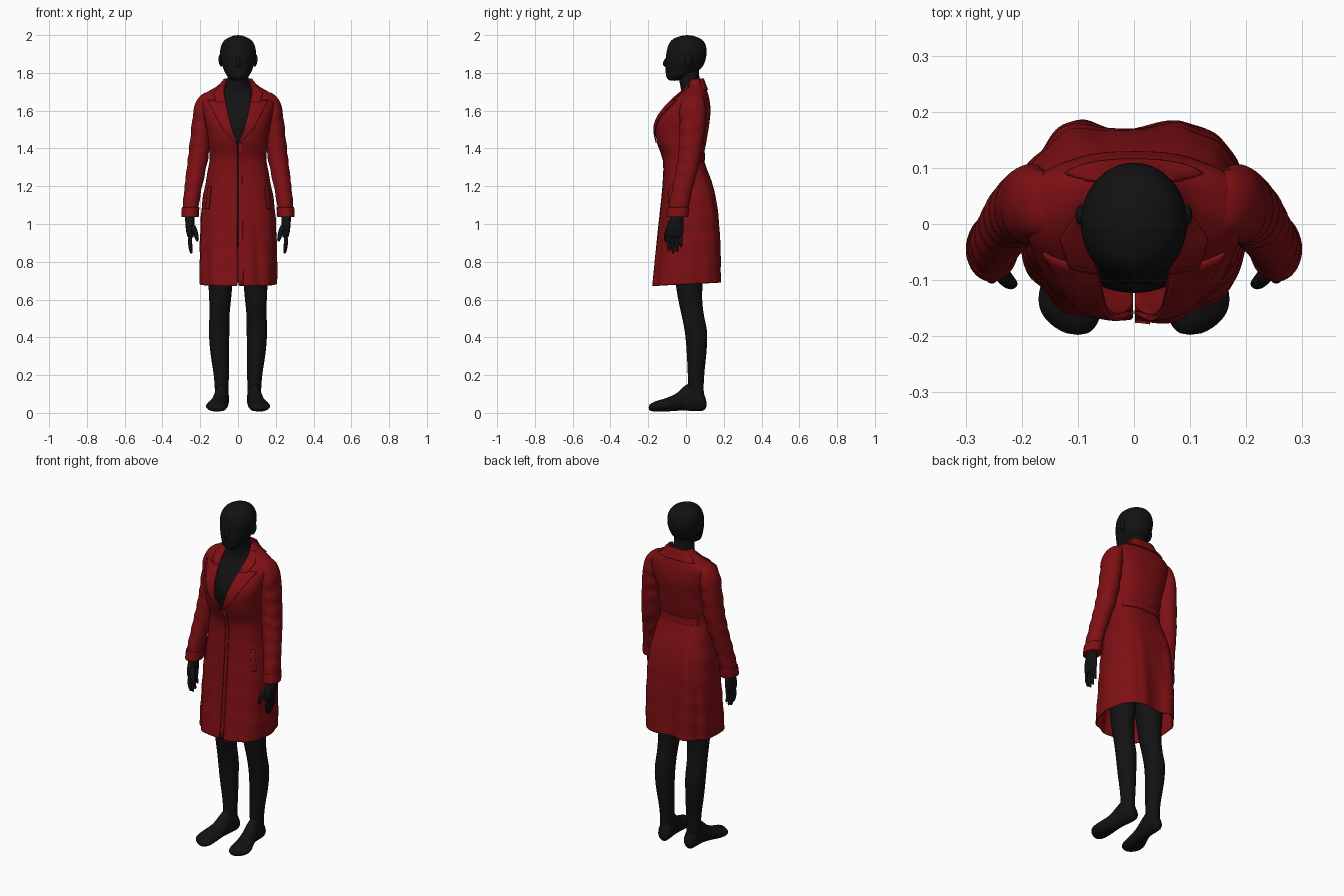
import bpy, bmesh
from math import sin, cos, pi, asin
from mathutils import Vector

default_cube = bpy.data.objects.get("Cube")
if default_cube:
    bpy.data.objects.remove(default_cube)


def make_material(name, rgb):
    mat = bpy.data.materials.new(name)
    mat.use_nodes = True
    color = (*rgb, 1)
    mat.diffuse_color = color
    mat.node_tree.nodes["Principled BSDF"].inputs["Base Color"].default_value = color
    return mat


BLACK = make_material("matte black", (0.006, 0.006, 0.006))
RED = make_material("deep red cloth", (0.21, 0.005, 0.007))


def build(name, grid, mat, closed=True, caps=True, mirror=False, thickness=0, smooth=1):
    """Skin a grid of points (rows of equal length) into a smooth object."""
    bm = bmesh.new()
    rows = [[bm.verts.new(p) for p in row] for row in grid]
    count = len(rows[0])
    for low, high in zip(rows, rows[1:]):
        for i in range(count if closed else count - 1):
            j = (i + 1) % count
            bm.faces.new((low[i], low[j], high[j], high[i]))
    if closed and caps:
        bm.faces.new(rows[0])
        bm.faces.new(rows[-1])
    bmesh.ops.recalc_face_normals(bm, faces=bm.faces)
    mesh = bpy.data.meshes.new(name)
    bm.to_mesh(mesh)
    bm.free()
    mesh.materials.append(mat)
    obj = bpy.data.objects.new(name, mesh)
    bpy.context.collection.objects.link(obj)
    if mirror:
        obj.modifiers.new("mirror", "MIRROR")
        obj.modifiers["mirror"].use_mirror_merge = False
    if thickness:
        solid = obj.modifiers.new("thickness", "SOLIDIFY")
        solid.thickness, solid.offset = thickness, 0
    if smooth:
        sub = obj.modifiers.new("smooth", "SUBSURF")
        sub.levels = sub.render_levels = smooth
    mesh.shade_smooth()
    return obj


def sample(table, t):
    """Smoothly interpolate table rows keyed by an ascending first column."""
    t = min(max(t, table[0][0]), table[-1][0])
    k = next(i for i in range(len(table) - 1) if t <= table[i + 1][0])
    a, b = table[k], table[k + 1]
    before, after = table[max(k - 1, 0)], table[min(k + 2, len(table) - 1)]
    span = b[0] - a[0]
    u = (t - a[0]) / span
    out = []
    for p, q, r, s in zip(before[1:], a[1:], b[1:], after[1:]):
        m = (r - p) / (b[0] - before[0]) * span
        n = (s - q) / (after[0] - a[0]) * span
        out.append(q + u * (m + u * (3 * (r - q) - 2 * m - n + u * (2 * (q - r) + m + n))))
    return out


def loft(name, table, mat, steps=20, sides=20, ripple=0, **options):
    """Stack ellipses given as (z, centre x, centre y, radius x, radius y)."""
    grid = []
    for s in range(steps + 1):
        z = table[0][0] + (table[-1][0] - table[0][0]) * s / steps
        cx, cy, rx, ry = sample(table, z)
        row = []
        for i in range(sides):
            a = 2 * pi * i / sides
            r = 1 + ripple * sin(z * 75 + 2 * sin(a + z * 9)) * cos(a - 1)
            row.append((cx + rx * r * sin(a), cy - ry * r * cos(a), z))
        grid.append(row)
    return build(name, grid, mat, **options)


def limb(name, points, radii, mat, flat=1, **options):
    """Rounded tube through points, used for fingers, ears and nose."""
    axis = (Vector(points[-1]) - Vector(points[0])).normalized()
    side = axis.cross(Vector((0, 1, 0))).normalized()
    up = axis.cross(side)
    grid = [[Vector(p) + side * r * flat * cos(pi * i / 4) + up * r * sin(pi * i / 4)
             for i in range(8)] for p, r in zip(points, radii)]
    return build(name, grid, mat, **options)


# Head with face and ears
loft("head", [
    (1.758, 0, -.062, .022, .025), (1.775, 0, -.05, .05, .053),
    (1.80, 0, -.028, .068, .08), (1.83, 0, -.012, .081, .098),
    (1.87, 0, -.002, .092, .106), (1.92, 0, .004, .095, .106),
    (1.96, 0, .006, .082, .093), (1.985, 0, .006, .056, .066),
    (2.0, 0, .006, .016, .018)], BLACK, steps=26, sides=28)
limb("nose", [(0, -.098, 1.885), (0, -.112, 1.85), (0, -.108, 1.83)], [.008, .016, .012], BLACK)
limb("lips", [(-.025, -.093, 1.803), (0, -.103, 1.803), (.025, -.093, 1.803)],
     [.005, .011, .005], BLACK)
limb("ears", [(.088, .012, 1.83), (.098, .016, 1.87), (.094, .02, 1.9)],
     [.012, .024, .014], BLACK, flat=.45, mirror=True)

# Neck, chest and hips under the coat
loft("neck_and_torso", [
    (.88, 0, .02, .12, .10), (1.1, 0, .02, .14, .11), (1.34, 0, -.01, .115, .075),
    (1.46, 0, -.015, .125, .105), (1.54, 0, -.005, .135, .115),
    (1.62, 0, .02, .14, .09), (1.68, 0, .035, .12, .06),
    (1.72, 0, .03, .07, .058), (1.76, 0, .017, .056, .054),
    (1.84, 0, .012, .058, .06)], BLACK, steps=30, sides=28)

# Legs
loft("legs", [
    (.05, .085, .055, .036, .045), (.12, .087, .052, .036, .042),
    (.2, .088, .053, .041, .044), (.32, .097, .056, .05, .053),
    (.43, .1, .053, .055, .06), (.52, .098, .035, .054, .06),
    (.62, .094, .02, .06, .066), (.8, .092, .015, .073, .085),
    (.98, .08, .02, .075, .095)], BLACK, steps=26, mirror=True)

# Feet run from heel to toe: (distance forward, centre x, half width, sole, top)
foot = [(-.11, .084, .014, .03, .06), (-.098, .084, .034, .012, .10),
        (-.05, .086, .04, .008, .16), (0, .09, .041, .01, .15),
        (.05, .098, .047, .01, .105), (.11, .111, .058, .006, .078),
        (.15, .113, .058, .006, .066), (.18, .107, .043, .008, .054),
        (.198, .1, .018, .015, .04)]
foot_grid = []
for step in range(23):
    d = foot[0][0] + (foot[-1][0] - foot[0][0]) * step / 22
    cx, half, sole, top = sample(foot, d)
    foot_grid.append([(cx + half * cos(pi * i / 8) * (1 - .25 * max(sin(pi * i / 8), 0)), -d,
                       (sole + top) / 2 + (top - sole) / 2 * sin(pi * i / 8))
                      for i in range(16)])
build("feet", foot_grid, BLACK, mirror=True)

# Hands
loft("palms", [
    (.925, .25, -.062, .016, .042), (.96, .254, -.06, .021, .048),
    (1.0, .255, -.055, .024, .044), (1.04, .255, -.048, .026, .034),
    (1.08, .255, -.045, .026, .034)], BLACK, steps=10, sides=16, mirror=True)
for n, (finger, tip) in enumerate(zip(("index", "middle", "ring", "little"),
                                      (.855, .842, .85, .875))):
    y = -.092 + n * .021
    limb(finger + "_fingers", [(.25, y, .95), (.256, y, .905), (.25, y + .002, tip + .015),
                               (.246, y + .003, tip)], [.012, .0125, .01, .005],
         BLACK, mirror=True)
limb("thumbs", [(.245, -.075, 1.0), (.228, -.1, .965), (.217, -.108, .925), (.213, -.107, .905)],
     [.017, .016, .012, .006], BLACK, mirror=True)

# Coat body: (z, half width, front y, back y, half width of the neck opening)
COAT = [(.67, .202, -.172, .186, .001), (.85, .2, -.152, .183, .001),
        (1.0, .196, -.136, .176, .001), (1.12, .186, -.124, .163, .001),
        (1.22, .168, -.116, .136, .001), (1.34, .147, -.116, .092, .001),
        (1.43, .153, -.148, .103, .002), (1.5, .163, -.162, .115, .032),
        (1.55, .172, -.153, .122, .046), (1.6, .185, -.122, .126, .054),
        (1.65, .193, -.078, .122, .064), (1.685, .18, -.04, .114, .07),
        (1.71, .135, -.012, .105, .07), (1.735, .096, .006, .095, .066),
        (1.77, .07, .02, .083, .062)]


def coat_point(z, a, offset=0):
    """Point on the coat; angle 0 is the front and pi is the back."""
    rx, front, back, _ = sample(COAT, z)
    power = 2.5
    flare = min(max((1.3 - z) / .5, 0), 1)
    s, c = sin(a), cos(a)
    fold = flare * (.005 * sin(9 * a) + .003 * sin(14 * a + 6 * z))
    fold += .0025 * sin(z * 48 + 3 * abs(s)) * abs(s) * (z < 1.68)
    ry = (back - front) / 2 + fold + offset
    x = (rx + fold * .5 + offset) * abs(s) ** (2 / power) * (1 if s >= 0 else -1)
    y = (front + back) / 2 - ry * abs(c) ** (2 / power) * (1 if c >= 0 else -1)
    if c < 0:
        y -= .018 * flare * max(1 - (x / .09) ** 2, 0)
        y += .008 * flare * max(1 - ((abs(x) - .11) / .05) ** 2, 0)
    return (x, y, z + .02 * (1 - c) / 2 * max((.95 - z) / .28, 0))


def angle_at(z, x):
    ratio = min(max(x / sample(COAT, z)[0], 0), 1)
    return asin(ratio ** 1.25)


coat_grid = []
for step in range(57):
    z = COAT[0][0] + (COAT[-1][0] - COAT[0][0]) * step / 56
    start = angle_at(z, max(sample(COAT, z)[3], .001))
    coat_grid.append([coat_point(z, start + (2 * pi - 2 * start) * i / 72) for i in range(73)])
build("coat_body", coat_grid, RED, closed=False, thickness=.008)

# Sleeves with cuffs
loft("sleeves", [
    (1.035, .254, -.046, .042, .054), (1.1, .25, -.037, .043, .054),
    (1.2, .236, -.016, .047, .055), (1.32, .216, .012, .053, .06),
    (1.42, .202, .026, .055, .064), (1.52, .193, .034, .053, .068),
    (1.6, .186, .036, .05, .07), (1.655, .174, .036, .045, .062),
    (1.685, .16, .036, .035, .048), (1.7, .15, .036, .018, .025)],
     RED, steps=44, sides=24, ripple=.045, mirror=True)
loft("cuffs", [(1.035, .254, -.046, .045, .057), (1.09, .251, -.039, .0455, .057)],
     RED, steps=3, caps=False, mirror=True, thickness=.004)


def panel(name, rows, offset=.009, mirror=True, at_back=False):
    """Thin cloth plate following the coat, rows of (z, inner x, outer x)."""
    grid = []
    for step in range(17):
        z = rows[0][0] + (rows[-1][0] - rows[0][0]) * step / 16
        k = next(i for i in range(len(rows) - 1) if z <= rows[i + 1][0] + .0001)
        low, high = rows[k], rows[k + 1]
        u = (z - low[0]) / (high[0] - low[0])
        inner, outer = (low[i] + (high[i] - low[i]) * u for i in (1, 2))
        line = []
        for i in range(13):
            x = inner + (outer - inner) * i / 12
            a = angle_at(z, abs(x)) * (1 if x >= 0 else -1)
            line.append(coat_point(z, pi - a if at_back else a, offset))
        grid.append(line)
    build(name, grid, RED, closed=False, mirror=mirror, thickness=.006, smooth=0)


# Lapels, collar, pockets, back belt and front closing edge
panel("lapels", [(1.43, .001, .012), (1.5, .03, .075), (1.58, .05, .115), (1.655, .064, .155)])
panel("collar_fronts", [(1.645, .063, .11), (1.69, .07, .125), (1.735, .066, .088)])
panel("collar_back", [(1.71, -.115, .115), (1.735, -.085, .085), (1.768, -.062, .062)],
      mirror=False, at_back=True)
panel("pocket_welts", [(1.08, .15, .168), (1.2, .135, .152)], offset=.005)
panel("back_belt", [(1.335, -.125, .125), (1.375, -.125, .125)],
      offset=.006, mirror=False, at_back=True)
panel("front_closing_edge", [(.675, .002, .028), (1.43, .002, .02)], offset=.004, mirror=False)
